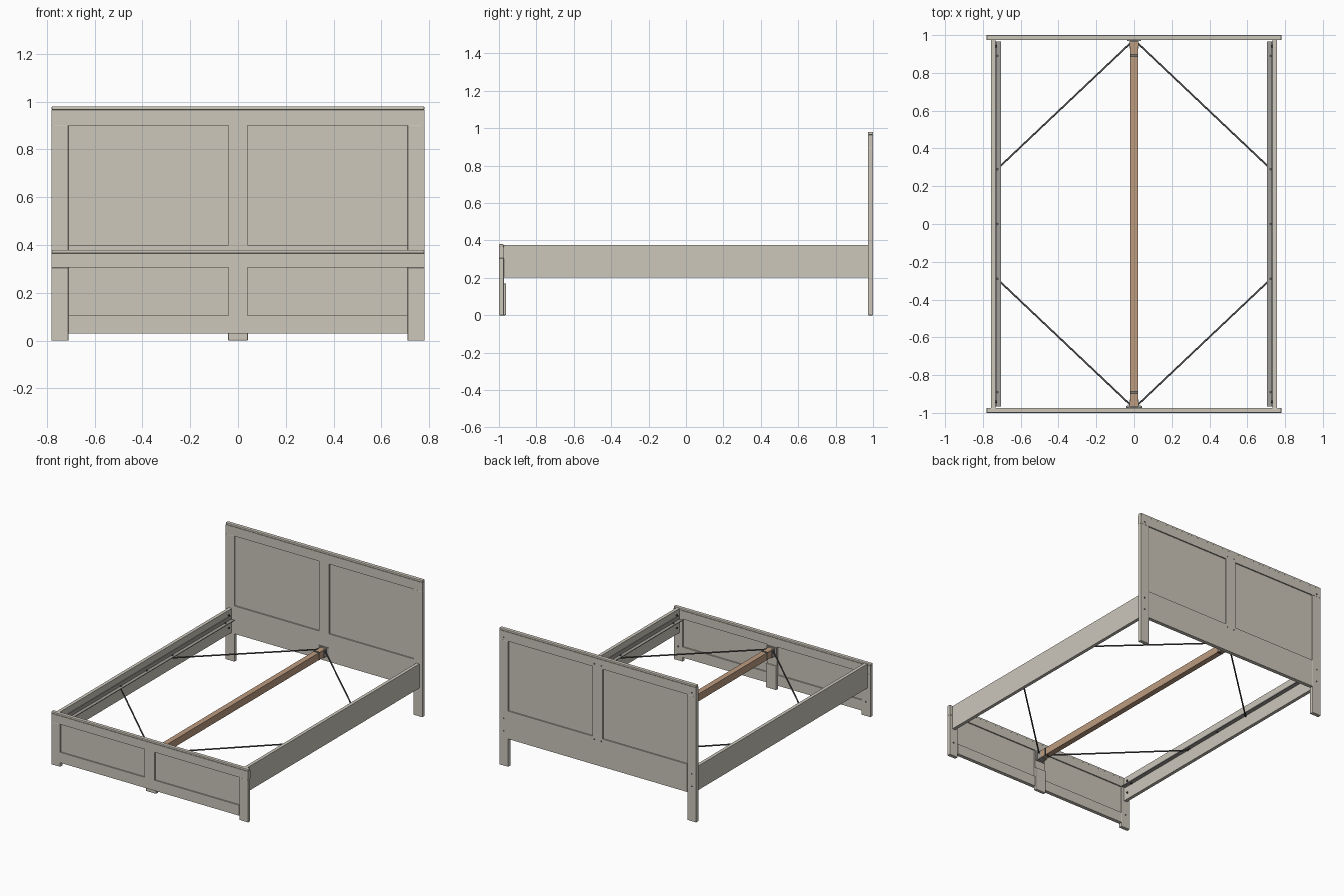
import bpy
import math
from mathutils import Vector

if "Cube" in bpy.data.objects:
    bpy.data.objects.remove(bpy.data.objects["Cube"], do_unlink=True)


def material(name, rgb):
    lin = [((c / 255 + 0.055) / 1.055) ** 2.4 for c in rgb] + [1]
    m = bpy.data.materials.new(name)
    m.use_nodes = True
    m.diffuse_color = lin
    m.node_tree.nodes["Principled BSDF"].inputs["Base Color"].default_value = lin
    return m


paint = material("warm grey paint", (204, 199, 187))
wood = material("beam wood", (190, 156, 128))
steel = material("ledge steel", (160, 158, 152))
dark = material("dark steel", (80, 80, 80))


def box(name, x, y, z, mat, bevel=0):
    """Box from three (low, high) ranges."""
    bpy.ops.mesh.primitive_cube_add(size=1, location=[sum(r) / 2 for r in (x, y, z)])
    ob = bpy.context.object
    ob.name = name
    ob.scale = [r[1] - r[0] for r in (x, y, z)]
    bpy.ops.object.transform_apply(location=False, rotation=False, scale=True)
    ob.data.materials.append(mat)
    if bevel:
        mod = ob.modifiers.new("soft edge", "BEVEL")
        mod.width = bevel
        mod.segments = 2
    return ob


def rod(name, a, b, radius, mat, sides=10):
    """Cylinder between two points."""
    a, b = Vector(a), Vector(b)
    bpy.ops.mesh.primitive_cylinder_add(vertices=sides, radius=radius,
                                        depth=(b - a).length, location=(a + b) / 2)
    ob = bpy.context.object
    ob.name = name
    ob.rotation_euler = (b - a).to_track_quat("Z", "Y").to_euler()
    ob.data.materials.append(mat)
    bpy.ops.object.shade_smooth_by_angle(angle=math.radians(40))


def mirrored(r, s):
    return tuple(sorted((r[0] * s, r[1] * s)))


def board(name, y, base, low, high, top):
    """Framed end board: legs, rails, centre stile, recessed panels and cap."""
    cap = top - 0.015
    mid = (y[0] + 0.009, y[1] - 0.009)
    for s, side in ((1, "left"), (-1, "right")):
        box(f"{name}_{side}_leg", mirrored((0.71, 0.78), s), y, (0, high), paint, 0.002)
        box(f"{name}_{side}_panel", mirrored((0.04, 0.71), s), mid, (low, high), paint)
    box(f"{name}_bottom_rail", (-0.71, 0.71), y, (base, low), paint)
    box(f"{name}_centre_stile", (-0.04, 0.04), y, (low, high), paint)
    box(f"{name}_top_rail", (-0.78, 0.78), y, (high, cap), paint)
    box(f"{name}_cap", (-0.78, 0.78), y, (cap, top), paint, 0.004)


board("headboard", (0.973, 1.0), 0.2, 0.4, 0.9, 0.98)
board("footboard", (-1.0, -0.974), 0.03, 0.105, 0.305, 0.38)

# Centre support leg behind the footboard
box("centre_foot", (-0.042, 0.042), (-0.985, -0.962), (0, 0.17), paint, 0.005)

# Side rails with steel slat ledges
for s, side in ((1, "left"), (-1, "right")):
    box(f"{side}_side_rail", mirrored((0.732, 0.756), s), (-0.975, 0.974), (0.203, 0.376), paint)
    box(f"{side}_ledge", mirrored((0.704, 0.732), s), (-0.965, 0.965), (0.298, 0.303), steel)
    box(f"{side}_ledge_flange", mirrored((0.728, 0.732), s), (-0.965, 0.965), (0.303, 0.33), steel)
    for y in (-0.89, -0.29, 0, 0.29, 0.89):
        rod(f"{side}_ledge_bolt", (s * 0.723, y, 0.293), (s * 0.723, y, 0.307), 0.007, dark)
    for y in (-0.94, 0.94):
        for z in (0.25, 0.34):
            rod(f"{side}_rail_bolt", (s * 0.726, y, z), (s * 0.734, y, z), 0.007, dark)

    # Diagonal braces from the rail to the beam ends
    for e, end in ((1, "head"), (-1, "foot")):
        rod(f"{side}_{end}_brace", (s * 0.72, e * 0.295, 0.285),
            (s * 0.02, e * 0.957, 0.28), 0.005, dark)

    # Screws on the back of the headboard and inside of the footboard
    for x, z in ((0.745, 0.92), (0.745, 0.34), (0.745, 0.25), (0.028, 0.92), (0.028, 0.38)):
        rod("headboard_screw", (s * x, 0.995, z), (s * x, 1.001, z), 0.006, dark)
    for z in (0.1, 0.25, 0.34):
        rod("footboard_screw", (s * 0.745, -0.98, z), (s * 0.745, -0.972, z), 0.006, dark)

# Centre beam, its straps and end brackets
box("centre_beam", (-0.02, 0.02), (-0.965, 0.965), (0.24, 0.292), wood)
for e, end in ((1, "head"), (-1, "foot")):
    for y in (0.886, 0.896):
        box(f"{end}_beam_strap", (-0.021, 0.021), mirrored((y - 0.003, y + 0.003), e),
            (0.239, 0.293), dark)
    box(f"{end}_beam_plate", (-0.038, 0.038), mirrored((0.968, 0.975), e), (0.23, 0.3), steel)
    box(f"{end}_beam_seat", (-0.024, 0.024), mirrored((0.93, 0.97), e), (0.236, 0.24), steel)
    for s in (1, -1):
        box(f"{end}_beam_cheek", mirrored((0.02, 0.024), s), mirrored((0.94, 0.97), e),
            (0.24, 0.295), steel)
